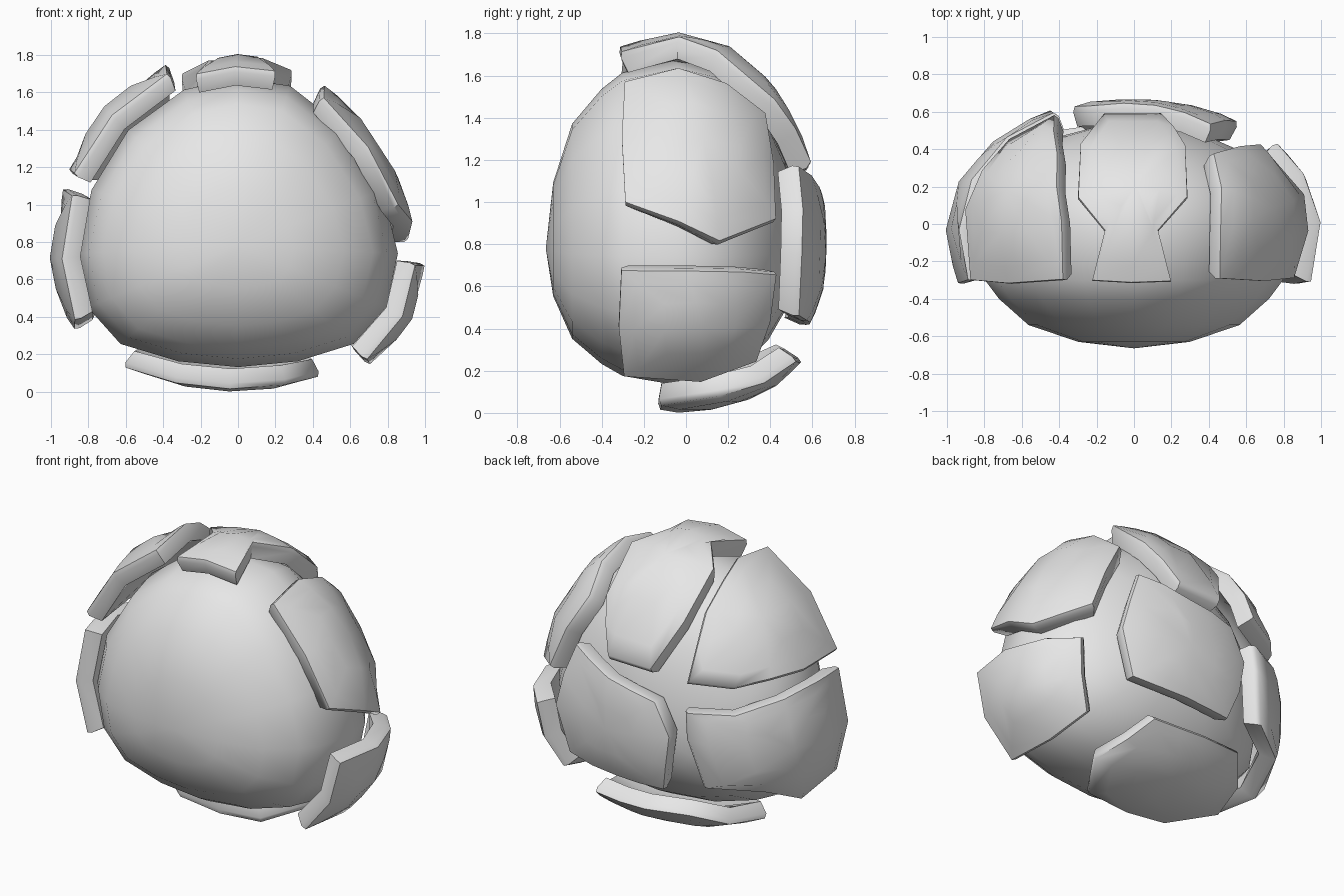
import bpy
import bmesh
from mathutils import Vector
from mathutils.bvhtree import BVHTree

old = bpy.data.objects.get("Cube")
if old:
    bpy.data.objects.remove(old, do_unlink=True)

grey = bpy.data.materials.new("stone_grey")
grey.use_nodes = True
colour = (0.8, 0.8, 0.8, 1)
grey.diffuse_color = colour
grey.node_tree.nodes["Principled BSDF"].inputs["Base Color"].default_value = colour


def finish(bm, name, angle):
    """Turn a bmesh into a smooth shaded object."""
    bmesh.ops.recalc_face_normals(bm, faces=bm.faces)
    mesh = bpy.data.meshes.new(name)
    bm.to_mesh(mesh)
    bm.free()
    mesh.materials.append(grey)
    ob = bpy.data.objects.new(name, mesh)
    bpy.context.collection.objects.link(ob)
    bpy.ops.object.select_all(action="DESELECT")
    ob.select_set(True)
    bpy.context.view_layer.objects.active = ob
    bpy.ops.object.shade_smooth_by_angle(angle=angle)


def skin(bm, loops):
    """Bridge a list of equal vertex loops."""
    for a, b in zip(loops, loops[1:]):
        n = len(a)
        for i in range(n):
            j = (i + 1) % n
            bm.faces.new((a[i], a[j], b[j], b[i]))


def fan(bm, loop, tip):
    for i in range(len(loop)):
        bm.faces.new((loop[i], loop[(i + 1) % len(loop)], tip))


# Body: one rounded outline in x and z, scaled along y
MID = 0.78
outline = [(0, 1.65), (0.27, 1.61), (0.54, 1.4), (0.75, 1.07), (0.83, 0.74),
           (0.77, 0.46), (0.6, 0.27), (0.31, 0.18), (0, 0.15), (-0.31, 0.18),
           (-0.61, 0.27), (-0.78, 0.46), (-0.83, 0.74), (-0.76, 1.07),
           (-0.57, 1.38), (-0.28, 1.59)]
profile = [(-0.63, 0.36), (-0.54, 0.68), (-0.4, 0.87), (-0.3, 0.96),
           (-0.04, 1.03), (0.14, 0.98), (0.28, 0.86), (0.39, 0.69),
           (0.47, 0.47), (0.52, 0.24)]
bm = bmesh.new()
loops = [[bm.verts.new((x * s, y, MID + (z - MID) * s)) for x, z in outline]
         for y, s in profile]
skin(bm, loops)
fan(bm, loops[0], bm.verts.new((0, -0.665, MID)))
fan(bm, loops[-1], bm.verts.new((0, 0.53, MID)))
bm.normal_update()
tree = BVHTree.FromBMesh(bm)
finish(bm, "body", 0.6)

CENTRE = Vector((0, -0.04, 0.82))


def on_body(p, offset, tilt):
    """Project a point on the body and lift it, more so towards the back."""
    d = (Vector(p) - CENTRE).normalized()
    hit = tree.ray_cast(CENTRE, d)[0]
    q = hit - CENTRE
    normal = Vector((q.x / 0.7, q.y / 0.36, q.z / 0.6)).normalized()
    return hit + normal * (offset + tilt * max(hit.y, 0))


def plate(name, lift, corners, tilt=0):
    """Curved slab that floats over the body inside a corner outline."""
    pts = []
    for a, b in zip(corners, corners[1:] + corners[:1]):
        a, b = Vector(a), Vector(b)
        pts.append(a)
        if (b - a).length > 0.36:
            mid = (a + b) / 2
            reach = ((a - CENTRE).length + (b - CENTRE).length) / 2
            pts.append(CENTRE + (mid - CENTRE).normalized() * reach)
    centre = sum(pts, Vector()) / len(pts)
    bm = bmesh.new()

    def ring(scale, height):
        return [bm.verts.new(on_body(centre.lerp(p, scale), lift + height, tilt))
                for p in pts]

    loops = [ring(0.5, 0), ring(1, 0), ring(1, 0.08),
             ring(0.96, 0.107), ring(0.75, 0.11), ring(0.4, 0.11)]
    skin(bm, loops)
    fan(bm, loops[0], bm.verts.new(on_body(centre, lift, tilt)))
    fan(bm, loops[-1], bm.verts.new(on_body(centre, lift + 0.11, tilt)))
    finish(bm, name, 1.0)


# Armour plates around the rear of the body
plate("top_plate", 0.02, [
    (-0.23, -0.29, 1.68), (0.2, -0.29, 1.68), (0.13, -0.04, 1.75),
    (0.28, 0.12, 1.66), (0.28, 0.38, 1.46), (0.15, 0.55, 1.17),
    (-0.17, 0.56, 1.17), (-0.3, 0.4, 1.45), (-0.3, 0.12, 1.66),
    (-0.16, -0.04, 1.75)])
plate("upper_left_plate", 0.01, [
    (0.45, -0.28, 1.57), (0.44, -0.04, 1.61), (0.44, 0.37, 1.45),
    (0.7, 0.41, 0.91), (0.86, 0.13, 0.8), (0.9, -0.04, 0.89),
    (0.88, -0.28, 0.99)])
plate("lower_left_plate", 0.055, [
    (0.93, -0.28, 0.69), (0.97, 0, 0.69), (0.85, 0.22, 0.69),
    (0.7, 0.35, 0.68), (0.6, 0.28, 0.28), (0.65, 0.05, 0.2),
    (0.64, -0.26, 0.22)])
plate("upper_right_plate", 0.075, [
    (-0.36, -0.27, 1.66), (-0.36, 0, 1.69), (-0.37, 0.3, 1.47),
    (-0.42, 0.52, 1.15), (-0.67, 0.4, 1.13), (-0.84, 0.05, 1.14),
    (-0.86, -0.27, 1.14)])
plate("lower_right_plate", 0.045, [
    (-0.92, -0.29, 1.06), (-0.92, -0.04, 1.08), (-0.65, 0.4, 0.97),
    (-0.43, 0.56, 0.98), (-0.44, 0.56, 0.8), (-0.52, 0.5, 0.48),
    (-0.78, 0.28, 0.47), (-0.88, 0.05, 0.33), (-0.9, -0.29, 0.37)])
plate("back_plate", 0.03, [
    (0.46, 0.52, 1.21), (0.12, 0.6, 1.09), (-0.25, 0.62, 1.02),
    (-0.36, 0.61, 0.8), (-0.3, 0.62, 0.33), (0.1, 0.62, 0.36),
    (0.52, 0.53, 0.42), (0.59, 0.51, 0.75)])
plate("bottom_plate", 0.025, [
    (0.25, -0.12, 0.08), (0.42, 0.12, 0.14), (0.33, 0.52, 0.19),
    (-0.1, 0.56, 0.17), (-0.45, 0.52, 0.19), (-0.57, 0.28, 0.17),
    (-0.6, 0.03, 0.17), (-0.33, -0.12, 0.09)], tilt=0.16)
